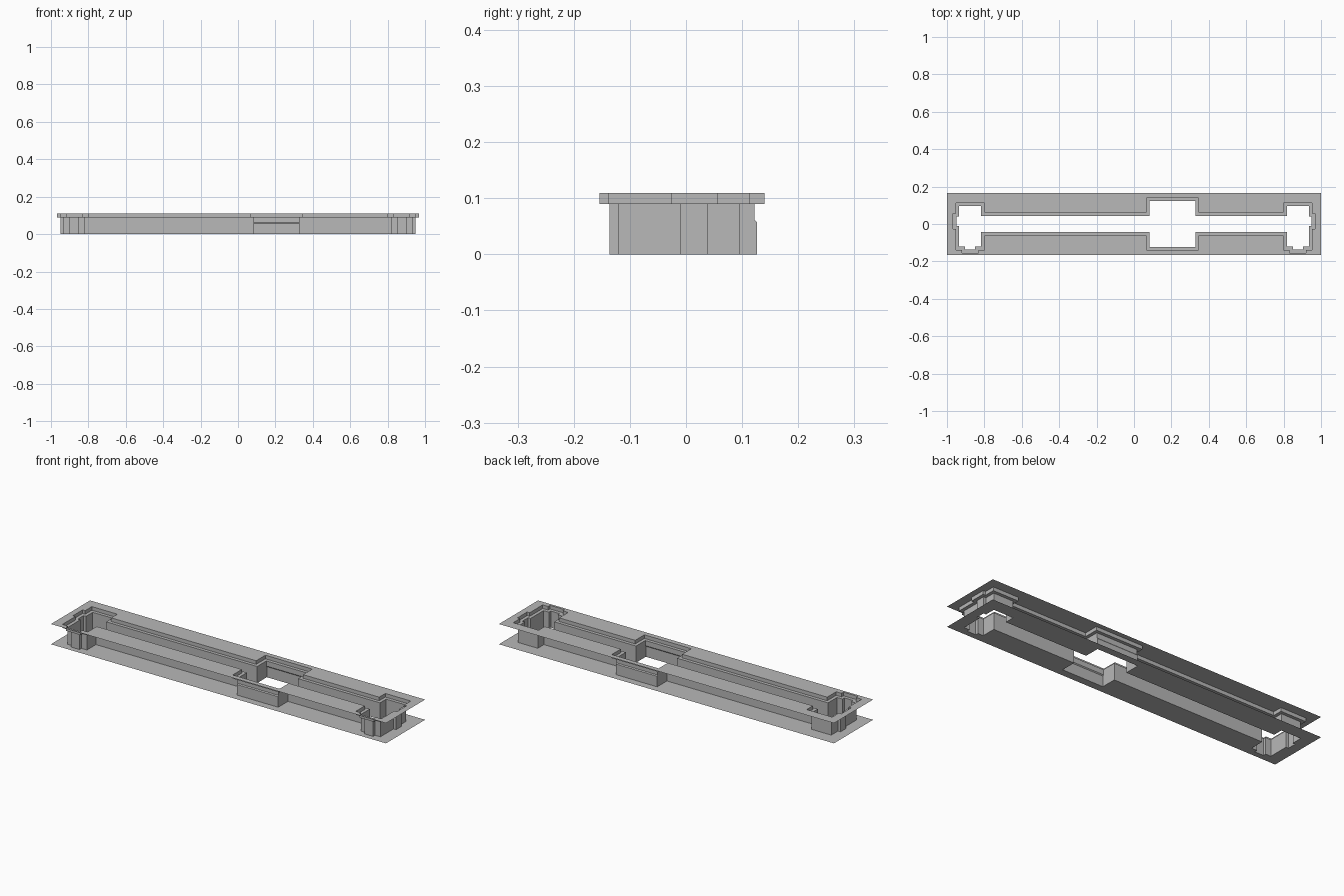
import bpy, bmesh

cube = bpy.data.objects.get("Cube")
if cube:
    bpy.data.objects.remove(cube, do_unlink=True)

grey = bpy.data.materials.new("plain grey")
grey.use_nodes = True
colour = (0.48, 0.48, 0.48, 1)
grey.diffuse_color = colour
grey.node_tree.nodes["Principled BSDF"].inputs["Base Color"].default_value = colour

# Main sizes
HALF_X, HALF_Y = 1.0, 0.1667
LEDGE_Z, TOP_Z = 0.0895, 0.109
LIP = 0.0175            # width of the ledge round the cutout
CHANNEL = 0.0437        # half width of the long slot
MID_X, MID_W, MID_H = 0.206, 0.1225, 0.122
NOTCH_H = 0.1265        # deeper middle opening near the bottom
END_X, END_W = 0.876, 0.0585


def end_lobe(d):
    """Right end of the cutout, counter-clockwise, grown by d."""
    inner, outer = END_X - END_W - d, END_X + END_W + d
    foot_a, foot_b = END_X - 0.0263 - d, END_X + 0.0263 + d
    low, foot, high = -0.1203 - d, -0.1366 - d, 0.096 + d
    tab, tab_low, tab_high = 0.9495 + d, -0.0095 - d, 0.0395 + d
    c = CHANNEL + d
    return [(inner, -c), (inner, low), (foot_a, low), (foot_a, foot),
            (foot_b, foot), (foot_b, low), (outer, low), (outer, tab_low),
            (tab, tab_low), (tab, tab_high), (outer, tab_high),
            (outer, high), (inner, high), (inner, c)]


def outline(d, mid_h):
    """Whole cutout outline, counter-clockwise."""
    a, b = MID_X - MID_W - d, MID_X + MID_W + d
    c, h = CHANNEL + d, mid_h + d
    right = end_lobe(d)
    left = [(-x, y) for x, y in reversed(right)]
    middle = [(b, c), (b, h), (a, h), (a, c)]
    return right + middle + left + [(x, -y) for x, y in reversed(middle)]


def finish(name, bm):
    mesh = bpy.data.meshes.new(name)
    bm.to_mesh(mesh)
    bm.free()
    mesh.materials.append(grey)
    obj = bpy.data.objects.new(name, mesh)
    bpy.context.collection.objects.link(obj)


def add_loop(bm, points, z):
    return [bm.verts.new((x, y, z)) for x, y in points]


def loft(name, sections):
    """Skin a list of (grow, middle height, z) outlines."""
    bm = bmesh.new()
    loops = [add_loop(bm, outline(d, h), z) for d, h, z in sections]
    for low, up in zip(loops, loops[1:]):
        for i in range(len(low)):
            j = (i + 1) % len(low)
            bm.faces.new((low[i], up[i], up[j], low[j]))
    finish(name, bm)


def plate(name, hole, z, facing):
    """Flat sheet with the cutout left open."""
    bm = bmesh.new()
    edges = []
    border = [(-HALF_X, -HALF_Y), (HALF_X, -HALF_Y), (HALF_X, HALF_Y), (-HALF_X, HALF_Y)]
    for points in (border, hole):
        verts = add_loop(bm, points, z)
        edges += [bm.edges.new((verts[i - 1], verts[i])) for i in range(len(verts))]
    bmesh.ops.triangle_fill(bm, edges=edges, use_beauty=True, normal=(0, 0, facing))
    bm.normal_update()
    for face in bm.faces:
        if face.normal.z * facing < 0:
            face.normal_flip()
    finish(name, bm)


# Sheets
plate("bottom_plate", outline(0, NOTCH_H), 0, -1)
plate("top_plate", outline(LIP, MID_H), TOP_Z, 1)

# Walls with the clip notch, then the ledge and upper rim
loft("cutout_wall", [(0, NOTCH_H, 0), (0, NOTCH_H, 0.057),
                     (0, MID_H, 0.062), (0, MID_H, LEDGE_Z)])
loft("ledge", [(0, MID_H, LEDGE_Z), (LIP, MID_H, LEDGE_Z)])
loft("upper_rim", [(LIP, MID_H, LEDGE_Z), (LIP, MID_H, TOP_Z)])
